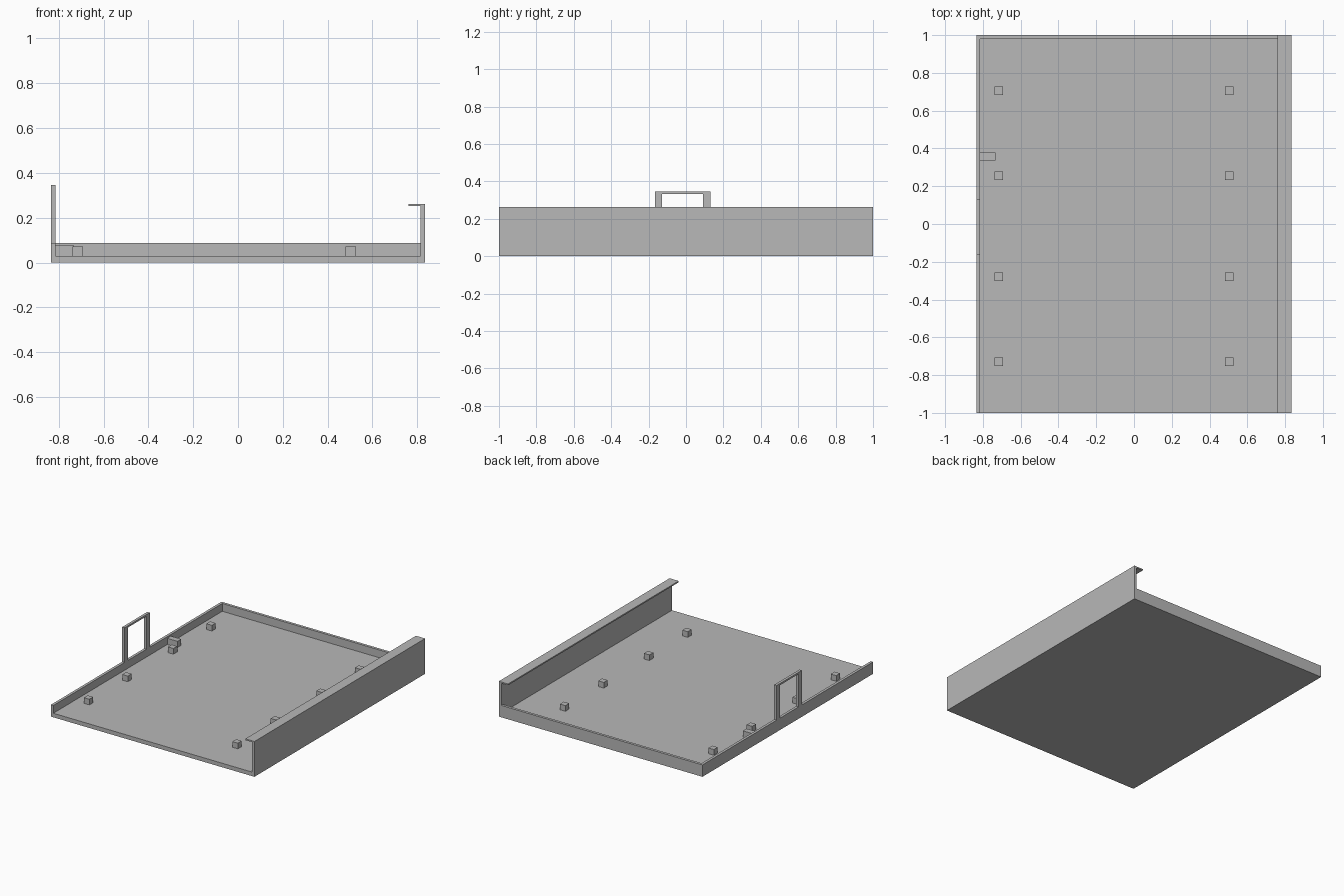
import bpy
import bmesh

cube = bpy.data.objects.get("Cube")
if cube:
    bpy.data.objects.remove(cube, do_unlink=True)

# Single grey material
GREY = (0.48, 0.48, 0.48, 1.0)
grey = bpy.data.materials.new("grey")
grey.use_nodes = True
grey.diffuse_color = GREY
grey.node_tree.nodes["Principled BSDF"].inputs["Base Color"].default_value = GREY


def extrude_profile(name, points, axis, start, end):
    """Extrude a closed outline along x or y."""
    bm = bmesh.new()
    place = (lambda a, b: (start, a, b)) if axis == "x" else (lambda a, b: (a, start, b))
    face = bm.faces.new([bm.verts.new(place(a, b)) for a, b in points])
    new = bmesh.ops.extrude_face_region(bm, geom=[face])["geom"]
    shift = (end - start, 0, 0) if axis == "x" else (0, end - start, 0)
    bmesh.ops.translate(bm, vec=shift,
                        verts=[v for v in new if isinstance(v, bmesh.types.BMVert)])
    bmesh.ops.recalc_face_normals(bm, faces=bm.faces)
    mesh = bpy.data.meshes.new(name)
    bm.to_mesh(mesh)
    bm.free()
    mesh.materials.append(grey)
    obj = bpy.data.objects.new(name, mesh)
    bpy.context.collection.objects.link(obj)
    return obj


def box(name, x0, x1, y0, y1, z0, z1):
    return extrude_profile(name, [(x0, z0), (x1, z0), (x1, z1), (x0, z1)], "y", y0, y1)


W, T = 0.835, 0.02          # half width, wall thickness
FLOOR, RIM, TALL = 0.03, 0.088, 0.262
LIP = 0.76

# Tray section: low wall, floor, tall wall with inward lip
extrude_profile("tray", [
    (-W, 0), (W, 0), (W, TALL), (LIP, TALL), (LIP, TALL - 0.01),
    (W - T, TALL - 0.01), (W - T, FLOOR), (-W + T, FLOOR),
    (-W + T, RIM), (-W, RIM)], "y", -1, 1)

# Low back wall between the side walls
box("back_wall", -W + T, W - T, 1 - T, 1, FLOOR, RIM)

# Upright hoop on the low side wall
extrude_profile("side_hoop", [
    (-0.165, RIM), (-0.128, RIM), (-0.128, 0.332), (0.092, 0.332),
    (0.092, RIM), (0.13, RIM), (0.13, 0.345), (-0.165, 0.345)],
    "x", -W, -W + T)

# Mounting pegs in two rows
S = 0.0225
for x in (-0.715, 0.503):
    for y in (-0.73, -0.28, 0.255, 0.705):
        box("mounting_peg", x - S, x + S, y - S, y + S, FLOOR, 0.072)

# Small stop block against the low side wall
box("stop_block", -W + T, -0.732, 0.335, 0.378, FLOOR, 0.076)
